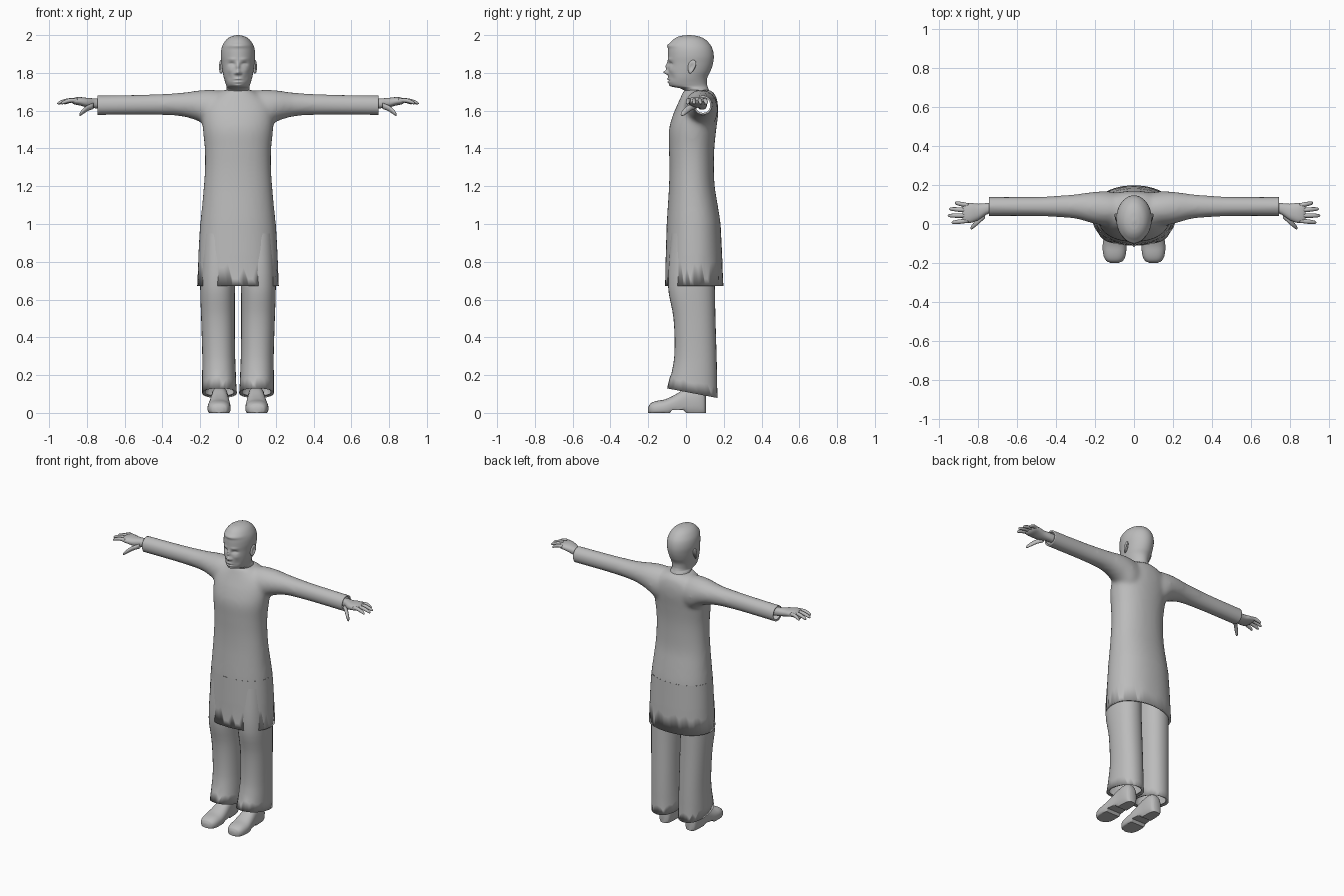
import bpy, bmesh, math, random
from mathutils import Vector

random.seed(4)
if "Cube" in bpy.data.objects:
    bpy.data.objects.remove(bpy.data.objects["Cube"])

grey = bpy.data.materials.new("plain grey")
grey.use_nodes = True
grey.diffuse_color = (0.5, 0.5, 0.5, 1)
grey.node_tree.nodes["Principled BSDF"].inputs["Base Color"].default_value = grey.diffuse_color


def refine(rows, steps):
    """Smooth in-between rows along a profile."""
    out = []
    for i in range(len(rows) - 1):
        a, b = rows[i], rows[i + 1]
        before, after = rows[max(i - 1, 0)], rows[min(i + 2, len(rows) - 1)]
        h = b[0] - a[0]
        for k in range(steps):
            t = k / steps
            row = [a[0] + h * t]
            for j in range(1, len(a)):
                m0 = (b[j] - before[j]) / (b[0] - before[0]) * h
                m1 = (after[j] - a[j]) / (after[0] - a[0]) * h
                d = b[j] - a[j]
                row.append(a[j] + t * m0 + t * t * (3 * d - 2 * m0 - m1) + t ** 3 * (m0 + m1 - 2 * d))
            out.append(row)
    return out + [list(rows[-1])]


def loft(bm, rows, axis="z", seg=32, steps=4, p=2.0, hem=None, jag=0.0, caps=True, side=1):
    """Skin rows of (position, centre, half width, low, high) along an axis."""
    data = refine(rows, steps)
    torn = len(data) - 1 if hem else -1
    data += hem or []
    rings = []
    for n, (t, c, half, low, high) in enumerate(data):
        ring = []
        for k in range(seg):
            ang = 2 * math.pi * k / seg
            co, si = math.cos(ang), math.sin(ang)
            u = c + half * math.copysign(abs(co) ** (2 / p), co)
            v = (low + high) / 2 + (high - low) / 2 * math.copysign(abs(si) ** (2 / p), si)
            w = t - jag * random.choice((0, 0.1, 0.3, 0.9)) if n == torn else t
            co3 = {"z": (u, v, w), "x": (w, u, v), "y": (u, w, v)}[axis]
            ring.append(bm.verts.new((co3[0] * side, co3[1], co3[2])))
        rings.append(ring)
    for a, b in zip(rings, rings[1:]):
        for k in range(seg):
            m = (k + 1) % seg
            bm.faces.new((a[k], a[m], b[m], b[k]))
    if caps:
        bm.faces.new(rings[0])
        bm.faces.new(rings[-1])


def finish(name, bm, mirror=False, angle=None):
    bmesh.ops.recalc_face_normals(bm, faces=bm.faces)
    mesh = bpy.data.meshes.new(name)
    bm.to_mesh(mesh)
    bm.free()
    ob = bpy.data.objects.new(name, mesh)
    bpy.context.collection.objects.link(ob)
    mesh.materials.append(grey)
    for f in mesh.polygons:
        f.use_smooth = True
    bpy.ops.object.select_all(action="DESELECT")
    ob.select_set(True)
    bpy.context.view_layer.objects.active = ob
    if angle:
        bpy.ops.object.shade_smooth_by_angle(angle=math.radians(angle))
    if mirror:
        ob.modifiers.new("mirror", "MIRROR")
    return ob


# Robe top: torso and sleeves blended into one skin, then opened at waist and cuffs
chest = [(0.88, 0, 0.207, -0.105, 0.19), (1.0, 0, 0.2, -0.102, 0.183), (1.1, 0, 0.19, -0.096, 0.168),
         (1.2, 0, 0.181, -0.09, 0.152)]
upper = [(1.3, 0, 0.175, -0.088, 0.148), (1.4, 0, 0.176, -0.09, 0.15), (1.5, 0, 0.186, -0.09, 0.16),
         (1.58, 0, 0.19, -0.068, 0.17), (1.64, 0, 0.175, -0.042, 0.168), (1.685, 0, 0.12, -0.022, 0.155),
         (1.71, 0, 0.075, -0.012, 0.13)]
sleeve = [(0.03, 0.075, 0.07, 1.52, 1.69), (0.12, 0.077, 0.09, 1.49, 1.71), (0.2, 0.083, 0.083, 1.54, 1.708),
          (0.3, 0.09, 0.063, 1.57, 1.695), (0.45, 0.09, 0.052, 1.577, 1.687), (0.6, 0.09, 0.05, 1.577, 1.683),
          (0.8, 0.09, 0.05, 1.575, 1.68)]
bm = bmesh.new()
loft(bm, chest + upper, seg=48, p=2.2)
for s in (1, -1):
    loft(bm, sleeve, "x", side=s)
robe = finish("robe_top", bm)
remesh = robe.modifiers.new("blend", "REMESH")
remesh.mode, remesh.voxel_size, remesh.use_smooth_shade = "VOXEL", 0.012, True
soften = robe.modifiers.new("soften", "SMOOTH")
soften.factor, soften.iterations = 0.5, 10
for mod in ("blend", "soften"):
    bpy.ops.object.modifier_apply(modifier=mod)
bm = bmesh.new()
bm.from_mesh(robe.data)
for point, normal in (((0, 0, 1), (0, 0, -1)), ((0.745, 0, 0), (1, 0, 0)), ((-0.745, 0, 0), (-1, 0, 0))):
    geom = bm.verts[:] + bm.edges[:] + bm.faces[:]
    bmesh.ops.bisect_plane(bm, geom=geom, plane_co=point, plane_no=normal, clear_outer=True)
# rolled-in cuff rim
rim = [e for e in bm.edges if e.is_boundary and abs(e.verts[0].co.x) > 0.7]
new = bmesh.ops.extrude_edge_only(bm, edges=rim)["geom"]
for v in (g for g in new if isinstance(g, bmesh.types.BMVert)):
    mid = Vector((math.copysign(0.73, v.co.x), 0.09, 1.63))
    v.co = v.co.lerp(mid, 0.2)
bm.to_mesh(robe.data)
bm.free()
for f in robe.data.polygons:
    f.use_smooth = True

# Robe skirt with a frayed, turned-under hem
bm = bmesh.new()
skirt = [(1.0, 0, 0.2, -0.102, 0.183), (0.9, 0, 0.206, -0.105, 0.188), (0.8, 0, 0.211, -0.108, 0.193)]
loft(bm, skirt, seg=56, p=2.2, caps=False, jag=0.1,
     hem=[(0.672, 0, 0.216, -0.112, 0.198), (0.68, 0, 0.195, -0.092, 0.178)])
finish("robe_skirt", bm)

# Trouser legs, hem lower at the heel
bm = bmesh.new()
leg = [(0.95, 0.103, 0.088, -0.08, 0.15), (0.67, 0.108, 0.092, -0.095, 0.153), (0.5, 0.106, 0.089, -0.066, 0.156),
       (0.3, 0.102, 0.087, -0.062, 0.162), (0.17, 0.1, 0.09, -0.085, 0.165)]
loft(bm, leg, p=2.2, caps=False, jag=0.04,
     hem=[(0.105, 0.098, 0.092, -0.1, 0.168), (0.112, 0.098, 0.075, -0.08, 0.15)])
for v in bm.verts:
    if v.co.z < 0.2:
        v.co.z -= 0.19 * (v.co.y - 0.03)
finish("trouser_leg", bm, True)

# Shoes with flat sole and raised arch
bm = bmesh.new()
shoe = [(-0.2, 0.1, 0.02, 0, 0.03), (-0.19, 0.1, 0.042, -0.01, 0.048), (-0.16, 0.1, 0.057, -0.02, 0.062),
        (-0.11, 0.1, 0.061, -0.02, 0.072), (-0.06, 0.098, 0.056, -0.02, 0.095), (0, 0.097, 0.048, -0.02, 0.13),
        (0.06, 0.097, 0.045, -0.02, 0.14), (0.095, 0.097, 0.036, -0.02, 0.12), (0.105, 0.097, 0.022, -0.01, 0.09)]
loft(bm, shoe, "y", p=2.4)
for v in bm.verts:
    arch = 0.016 if -0.075 < v.co.y < 0 else 0
    v.co.z = max(v.co.z, arch)
finish("shoe", bm, True, 40)

# Hands: palm, four fingers and a thumb
bm = bmesh.new()
palm = [(0.68, 0.085, 0.026, 1.605, 1.658), (0.75, 0.08, 0.028, 1.612, 1.664), (0.8, 0.062, 0.042, 1.618, 1.668),
        (0.84, 0.057, 0.051, 1.628, 1.672), (0.868, 0.056, 0.05, 1.634, 1.668), (0.882, 0.056, 0.042, 1.643, 1.66)]
loft(bm, palm, "x", seg=24, p=2.3)


def finger(start, tip, r):
    rows = []
    for t, k in ((0, 1), (0.3, 0.95), (0.5, 1), (0.8, 0.85), (0.95, 0.6), (1, 0.15)):
        x, y, z = Vector(start).lerp(Vector(tip), t)
        z += 0.008 * math.sin(math.pi * t)
        rows.append((x, y, r * k, z - r * k, z + r * k))
    loft(bm, rows, "x", seg=12, steps=2)


for y, tip_x, tip_y in ((0.096, 0.92, 0.108), (0.07, 0.95, 0.078), (0.043, 0.957, 0.043), (0.017, 0.937, 0.008)):
    finger((0.85, y, 1.653), (tip_x, tip_y, 1.638), 0.0115)
finger((0.765, 0.045, 1.625), (0.84, -0.022, 1.578), 0.016)
finish("hand", bm, True)

# Head and neck, with the face pressed out of the front
bm = bmesh.new()
skull = [(1.66, 0, 0.075, -0.02, 0.14), (1.7, 0, 0.064, -0.006, 0.126), (1.718, 0, 0.061, -0.03, 0.118),
         (1.728, 0, 0.061, -0.074, 0.114), (1.745, 0, 0.066, -0.09, 0.11), (1.775, 0, 0.075, -0.094, 0.113),
         (1.81, 0, 0.082, -0.095, 0.13), (1.85, 0, 0.087, -0.095, 0.143), (1.89, 0, 0.091, -0.096, 0.147),
         (1.93, 0, 0.087, -0.094, 0.139), (1.96, 0, 0.074, -0.083, 0.12), (1.982, 0, 0.055, -0.06, 0.094),
         (1.995, 0, 0.03, -0.03, 0.06), (2.0, 0, 0.006, 0.008, 0.022)]
loft(bm, skull, seg=96, steps=8)
face = [(0, 1.803, 0.011, 0.011, 0.024), (0, 1.835, 0.009, 0.02, 0.013), (0.014, 1.798, 0.007, 0.007, 0.008),
        (0.033, 1.847, 0.016, 0.009, -0.013), (0.033, 1.844, 0.009, 0.005, 0.006), (0.032, 1.872, 0.02, 0.007, 0.004),
        (0.045, 1.815, 0.016, 0.016, 0.004), (0, 1.768, 0.016, 0.005, 0.007), (0, 1.759, 0.022, 0.003, -0.005),
        (0, 1.751, 0.015, 0.005, 0.006), (0, 1.732, 0.018, 0.008, 0.006), (0, 1.945, 0.07, 0.012, 0.009),
        (0.045, 1.775, 0.015, 0.02, -0.004)]
for v in bm.verts:
    if v.co.y < -0.005:
        x, z = abs(v.co.x), v.co.z
        fade = min(1, (-v.co.y - 0.005) / 0.04)
        v.co.y -= fade * sum(d * math.exp(-((x - fx) / sx) ** 2 - ((z - fz) / sz) ** 2)
                             for fx, fz, sx, sz, d in face)
finish("head", bm)

# Ears: leaning flat shells with a hollowed bowl
bm = bmesh.new()
bmesh.ops.create_uvsphere(bm, u_segments=24, v_segments=16, radius=1)
for v in bm.verts:
    x, y, z = v.co
    bowl = 0.9 * math.exp(-(y * y + z * z) / 0.3) if x > 0 else 0
    v.co = (0.09 + 0.012 * (x - bowl) + 0.005 * y, 0.03 + 0.02 * y * (1 + 0.3 * z) + 0.008 * z, 1.832 + 0.036 * z)
finish("ear", bm, True)
